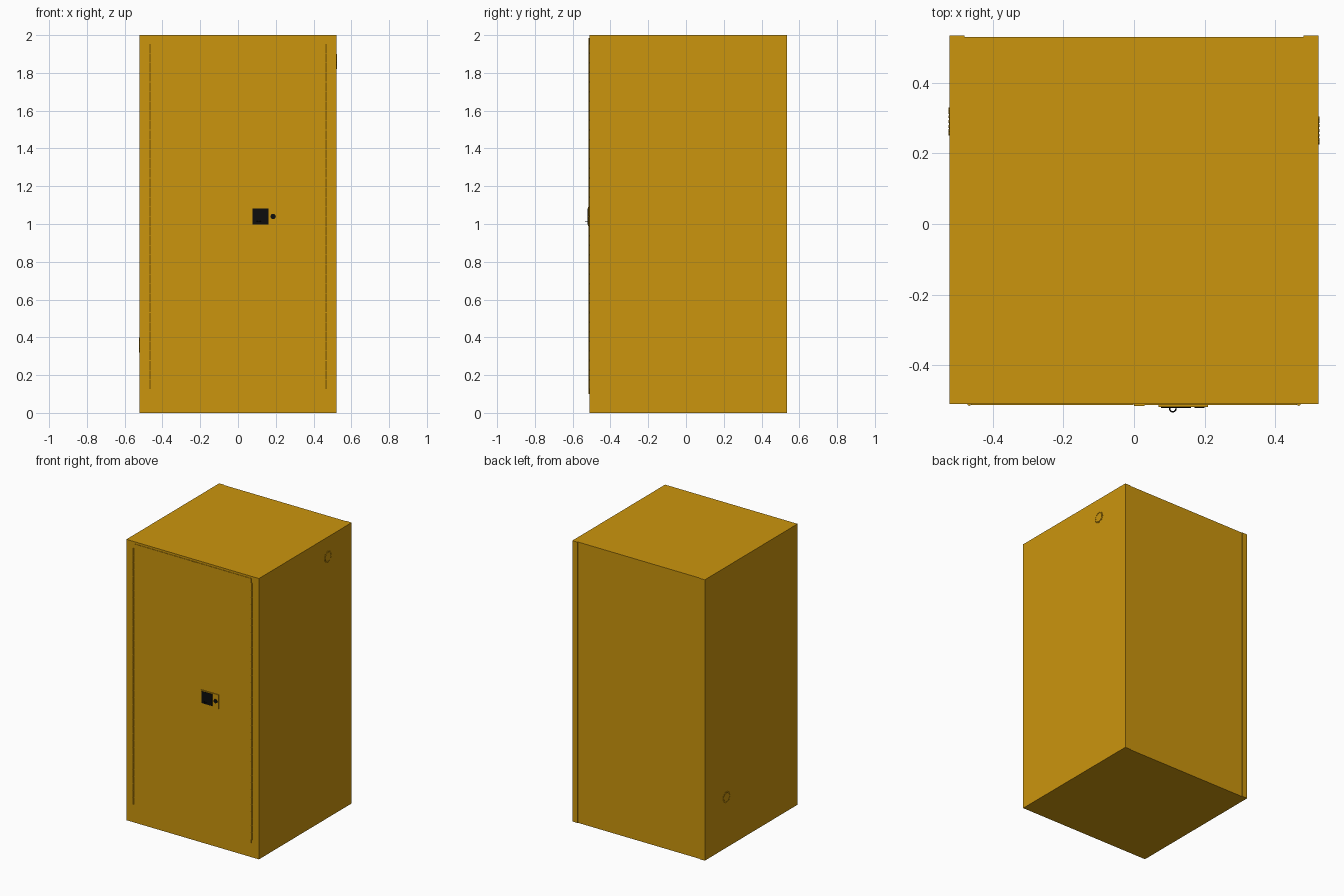
import bpy, math
from math import pi, cos, sin

if "Cube" in bpy.data.objects:
    bpy.data.objects.remove(bpy.data.objects["Cube"])


def material(name, colour):
    m = bpy.data.materials.new(name)
    m.use_nodes = True
    m.diffuse_color = colour
    m.node_tree.nodes["Principled BSDF"].inputs["Base Color"].default_value = colour
    return m


YELLOW = material("safety yellow", (0.6, 0.3, 0.004, 1))
BLACK = material("black", (0.004, 0.004, 0.004, 1))


def finish(name, mat):
    ob = bpy.context.object
    ob.name = name
    ob.data.materials.append(mat)
    return ob


def box(name, lo, hi, mat=YELLOW, bevel=0):
    """Box between two opposite corners."""
    bpy.ops.mesh.primitive_cube_add(size=1, location=[(a + b) / 2 for a, b in zip(lo, hi)])
    ob = finish(name, mat)
    ob.scale = [b - a for a, b in zip(lo, hi)]
    bpy.ops.object.transform_apply(location=False, rotation=False)
    if bevel:
        mod = ob.modifiers.new("soft edge", 'BEVEL')
        mod.width = bevel
        mod.segments = 2
    return ob


def cylinder(name, radius, depth, loc, rot=(0, 0, 0), mat=YELLOW, sides=24):
    bpy.ops.mesh.primitive_cylinder_add(vertices=sides, radius=radius, depth=depth,
                                        location=loc, rotation=rot)
    ob = finish(name, mat)
    bpy.ops.object.shade_smooth_by_angle()
    return ob


W, FRONT, BACK = 0.522, -0.51, 0.534

# Cabinet shell, with folded flanges on the back
box("cabinet_body", (-W, FRONT, 0), (W, BACK - 0.004, 2))
for side, s in (("left", 1), ("right", -1)):
    x = sorted((s * 0.48, s * W))
    box(side + "_back_flange", (x[0], BACK - 0.005, 0), (x[1], BACK, 2))

# Doors, with an overlapping strip at the meeting edge
box("left_door", (0.002, FRONT - 0.003, 0.1), (0.462, FRONT + 0.001, 1.985))
box("right_door", (-0.462, FRONT - 0.003, 0.1), (-0.002, FRONT + 0.001, 1.985))
box("meeting_strip", (0, FRONT - 0.005, 0.1), (0.03, FRONT, 1.985))

# Full-height hinges made of repeated knuckles
for side, s in (("left", 1), ("right", -1)):
    bottom, top, count = 0.125, 1.955, 36
    pitch = (top - bottom) / count
    hinge = cylinder(side + "_hinge", 0.005, pitch * 0.94,
                     (s * 0.467, FRONT, bottom + pitch / 2), sides=10)
    rep = hinge.modifiers.new("knuckles", 'ARRAY')
    rep.count = count
    rep.use_relative_offset = False
    rep.use_constant_offset = True
    rep.constant_offset_displace = (0, 0, pitch)

# Latch: plate, paddle, lock and padlock eye
box("latch_plate", (0.07, -0.518, 0.99), (0.21, FRONT, 1.09))
box("latch_paddle", (0.076, -0.521, 0.998), (0.162, -0.515, 1.083), BLACK, 0.002)
cylinder("lock_cylinder", 0.014, 0.006, (0.186, -0.518, 1.04), (pi / 2, 0, 0), BLACK)
bpy.ops.mesh.primitive_torus_add(location=(0.11, -0.523, 1.015), major_radius=0.009,
                                 minor_radius=0.002, major_segments=24, minor_segments=8)
finish("padlock_eye", BLACK)
bpy.ops.object.shade_smooth_by_angle()


# Side vents: low cap ringed with small ribs
def vent(name, s, y, z):
    cylinder(name + "_cap", 0.03, 0.004, (s * W, y, z), (0, pi / 2, 0))
    for i in range(16):
        a = 2 * pi * i / 16
        cylinder(name + "_rib", 0.004, 0.006, (s * W, y + 0.036 * cos(a), z + 0.036 * sin(a)),
                 (0, pi / 2, 0), sides=8)


vent("upper_vent", 1, 0.265, 1.86)
vent("lower_vent", -1, 0.29, 0.36)
